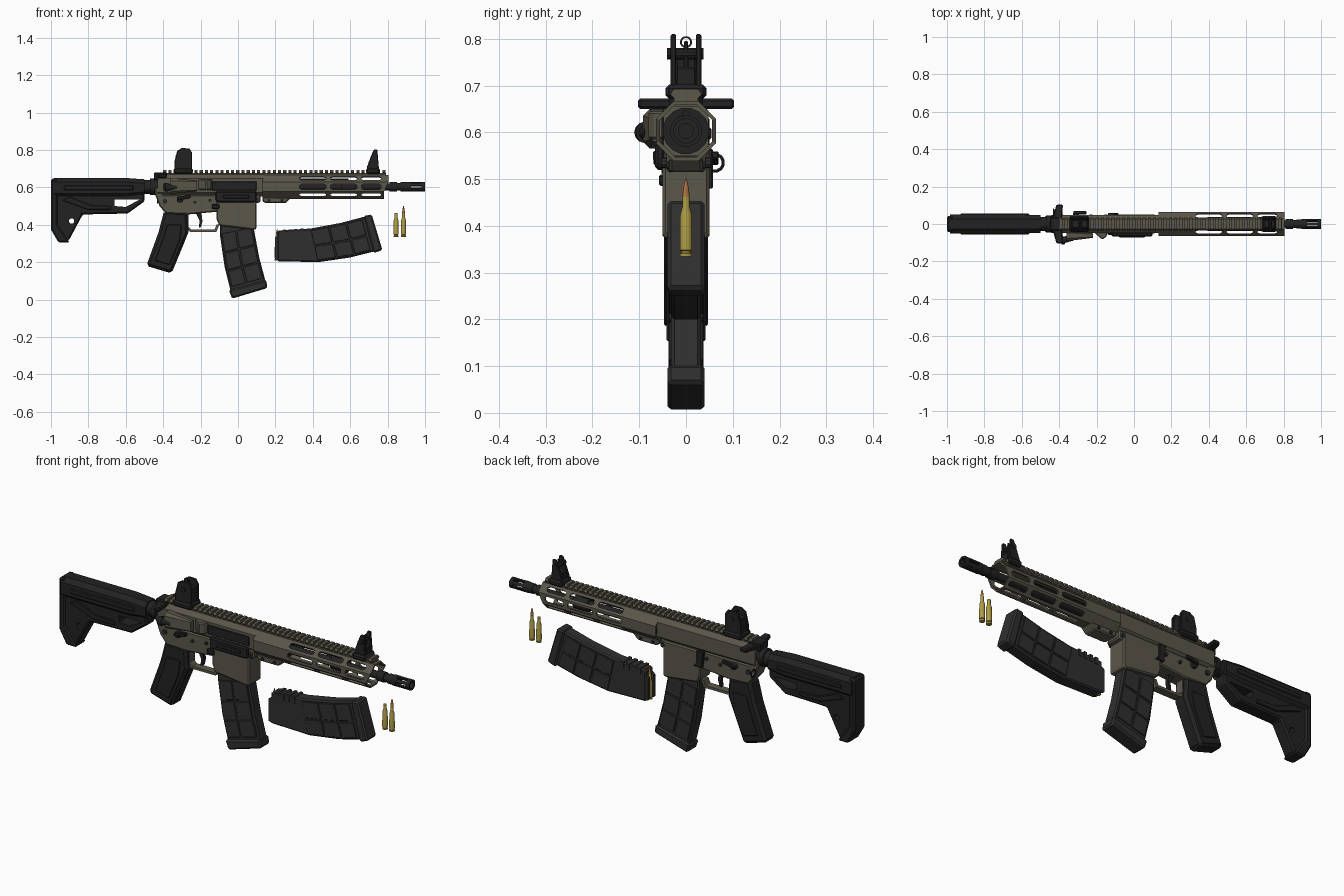
import bpy, bmesh, math
from mathutils import Matrix, Vector

if "Cube" in bpy.data.objects:
    bpy.data.objects.remove(bpy.data.objects["Cube"])

def material(name, c):
    m = bpy.data.materials.new(name)
    m.diffuse_color = (*c, 1)
    m.use_nodes = True
    m.node_tree.nodes["Principled BSDF"].inputs["Base Color"].default_value = m.diffuse_color
    return m

OLIVE = material("olive", (0.105, 0.095, 0.07))
BLACK = material("black", (0.016, 0.016, 0.017))
DARK = material("dark_grey", (0.028, 0.028, 0.029))
BRASS = material("brass", (0.42, 0.33, 0.06))
COPPER = material("copper", (0.45, 0.17, 0.05))

def finish(name, bm, mat, bevel=0, xf=None):
    if xf:
        bm.transform(xf)
    bmesh.ops.recalc_face_normals(bm, faces=bm.faces)
    me = bpy.data.meshes.new(name)
    bm.to_mesh(me)
    bm.free()
    me.materials.append(mat)
    ob = bpy.data.objects.new(name, me)
    bpy.context.collection.objects.link(ob)
    bpy.context.view_layer.objects.active = ob
    if bevel:
        b = ob.modifiers.new("bevel", 'BEVEL')
        b.width, b.segments, b.limit_method = bevel, 1, 'ANGLE'
        b.angle_limit = math.radians(40)
        bpy.ops.object.modifier_apply(modifier="bevel")
    return ob

def add_loft(bm, rings, cap=True, closed=False):
    vs = [[bm.verts.new(p) for p in r] for r in rings]
    n = len(vs[0])
    pairs = list(zip(vs, vs[1:])) + ([(vs[-1], vs[0])] if closed else [])
    for a, b in pairs:
        for i in range(n):
            bm.faces.new((a[i], a[(i + 1) % n], b[(i + 1) % n], b[i]))
    if cap and not closed:
        bm.faces.new(vs[0])
        bm.faces.new(vs[-1])

def loft(name, rings, mat, closed=False, bevel=0, xf=None):
    bm = bmesh.new()
    add_loft(bm, rings, True, closed)
    return finish(name, bm, mat, bevel, xf)

def prism(name, pts, mat, *spans, bevel=0, xf=None):
    """Extrude an x-z outline over one or more y spans."""
    bm = bmesh.new()
    for y0, y1 in spans:
        add_loft(bm, [[(x, y0, z) for x, z in pts], [(x, y1, z) for x, z in pts]])
    return finish(name, bm, mat, bevel, xf)

def box(name, x0, x1, y0, y1, z0, z1, mat, bevel=0):
    return prism(name, [(x0, z0), (x1, z0), (x1, z1), (x0, z1)], mat, (y0, y1), bevel=bevel)

def turned(name, stations, origin, axis, mat, n=16, closed=False):
    """Lathe (distance, radius) stations along an axis."""
    q = Vector((0, 0, 1)).rotation_difference(Vector(axis))
    rings = [[Vector(origin) + q @ Vector((r * math.cos(a), r * math.sin(a), d))
              for a in [math.tau * (i + .5) / n for i in range(n)]] for d, r in stations]
    ob = loft(name, rings, mat, closed)
    bpy.ops.object.select_all(action='DESELECT')
    ob.select_set(True)
    bpy.ops.object.shade_smooth_by_angle(angle=math.radians(35))
    return ob

def cut(ob, cutter):
    m = ob.modifiers.new("cut", 'BOOLEAN')
    m.operation, m.solver, m.object = 'DIFFERENCE', 'EXACT', cutter
    bpy.context.view_layer.objects.active = ob
    bpy.ops.object.modifier_apply(modifier="cut")
    bpy.data.objects.remove(cutter)

def octagon(x, w, z0, z1, c):
    return [(x, y, z) for y, z in [(-w, z0 + c), (-w + c, z0), (w - c, z0), (w, z0 + c),
                                   (w, z1 - c), (w - c, z1), (-w + c, z1), (-w, z1 - c)]]

AX = 0.603  # bore height

# Stock: comb, skeleton lower part, butt pad
loft("stock_comb", [octagon(-0.985, .05, .545, .65, .022), octagon(-0.60, .05, .545, .65, .022),
                    octagon(-0.50, .047, .555, .643, .022)], BLACK)
body = prism("stock_body", [(-.98, .57), (-.98, .39), (-.945, .315), (-.905, .315), (-.83, .455), (-.59, .46),
                            (-.50, .525), (-.50, .57)], BLACK, (-.036, .036), bevel=.008)
cut(body, prism("gap", [(-.66, .50), (-.60, .495), (-.525, .535), (-.66, .535)], BLACK, (-.1, .1)))
cut(body, turned("hole", [(0, .014), (.2, .014)], (-.89, -.1, .42), (0, 1, 0), BLACK))
for s in (-1, 1):
    prism("stock_side_rib", [(-.94, .53), (-.80, .48), (-.68, .48), (-.68, .50), (-.79, .505), (-.90, .55)],
          BLACK, (s * .034, s * .044), bevel=.003)
    box("stock_comb_panel", -.93, -.56, s * .045, s * .055, .585, .61, BLACK, .004)
prism("butt_pad", [(-1, .645), (-.965, .65), (-.965, .40), (-.90, .305), (-.96, .305), (-1, .375)],
      BLACK, (-.044, .044), bevel=.008)
turned("buffer_tube", [(0, .038), (.06, .038), (.06, .046), (.085, .046), (.085, .04), (.12, .04)],
       (-.53, 0, AX), (1, 0, 0), BLACK)

# Upper and lower receiver
loft("upper_receiver", [octagon(x, .048, .55, .668, .022) for x in (-.43, .135)], OLIVE)
prism("lower_receiver", [(-.445, .60), (-.445, .565), (-.42, .50), (-.385, .46), (-.265, .455), (-.11, .47),
                         (.12, .52), (.12, .56), (-.40, .56), (-.41, .60)], OLIVE, (-.042, .042), bevel=.006)
prism("magazine_well", [(-.115, .56), (-.115, .43), (-.10, .395), (.09, .372), (.10, .38), (.10, .56)],
      OLIVE, (-.05, .05), bevel=.01)
prism("trigger_guard", [(-.28, .46), (-.28, .38), (-.255, .362), (-.115, .362), (-.10, .40), (-.115, .40), (-.125, .375),
                        (-.25, .375), (-.265, .39), (-.265, .46)], OLIVE, (-.02, .02))
prism("trigger", [(-.225, .46), (-.205, .42), (-.21, .385), (-.198, .387), (-.19, .42), (-.195, .46)], BLACK, (-.009, .009))
prism("pistol_grip", [(-.395, .475), (-.27, .465), (-.265, .36), (-.285, .31), (-.355, .14), (-.49, .18), (-.425, .36)],
      BLACK, (-.042, .042), bevel=.014)
for s in (-1, 1):
    prism("grip_panel", [(-.38, .40), (-.30, .40), (-.31, .32), (-.365, .185), (-.445, .208), (-.40, .33)],
          BLACK, (s * .04, s * .047), bevel=.004)

# Receiver controls
for s in (-1, 1):
    for x, z, r in [(-.39, .525, .012), (-.23, .52, .008), (-.15, .53, .008), (.10, .535, .011)]:
        turned("pin", [(0, r), (.012, r)], (x, s * .04, z), (0, s, 0), DARK, 10)
    turned("selector_hub", [(0, .018), (.018, .016)], (-.31, s * .04, .535), (0, s, 0), BLACK, 12)
    prism("selector_lever", [(-.325, .53), (-.32, .55), (-.255, .56), (-.255, .543)], BLACK, (s * .052, s * .07), bevel=.003)
    # Charging handle wings
    loft("charging_handle_wing", [[(-.435, s * .03, z), (-.385, s * .03, z), (-.38, s * .103, z), (-.415, s * .103, z)]
                                  for z in (.65, .672)], BLACK, bevel=.005)
box("charging_handle", -.45, -.38, -.035, .035, .64, .68, BLACK, .005)
box("magazine_release", -.14, -.10, -.058, -.04, .485, .51, BLACK, .004)
prism("bolt_catch", [(-.14, .565), (-.10, .565), (-.10, .50), (-.08, .48), (-.13, .48)], BLACK, (.04, .058), bevel=.003)
box("bolt_carrier", -.14, .10, -.052, -.03, .583, .632, BLACK, .003)
prism("dust_cover", [(-.11, .52), (.09, .52), (.10, .53), (.10, .578), (-.12, .578), (-.12, .53)],
      BLACK, (-.066, -.045), bevel=.006)
box("dust_cover_rib", -.08, .06, -.071, -.06, .54, .56, BLACK, .003)
loft("brass_deflector", [[(-.22, -.04, z), (-.135, -.04, z), (-.15, -.07, z), (-.17, -.083, z)] for z in (.585, .645)],
     OLIVE, bevel=.005)
loft("forward_assist_housing", [octagon(-.36, .03, .565, .65, .015), octagon(-.22, .012, .58, .635, .005)], OLIVE,
     xf=Matrix.Translation((0, -.062, 0)))
turned("forward_assist_button", [(0, .017), (.045, .017), (.045, .024), (.065, .022)], (-.33, -.073, .60),
       (-.95, -.25, 0), BLACK, 12)
bm = bmesh.new()
turned("sling_loop", [(-.004 * math.cos(a), .018 + .004 * math.sin(a)) for a in [math.tau * i / 6 for i in range(6)]],
       (-.43, .062, .535), (1, 0, 0), BLACK, 12, True)

# Top rail with cross teeth
box("rail_base", -.40, .79, -.026, .026, .655, .678, OLIVE)
bm = bmesh.new()
for i in range(43):
    x = -.40 + i * .0279
    add_loft(bm, [[(a, y, z) for y, z in [(-.025, .672), (-.034, .681), (-.026, .693), (.026, .693), (.034, .681),
                                          (.025, .672)]] for a in (x, x + .0165)])
finish("rail_teeth", bm, OLIVE)

# Slotted octagonal handguard
def oct_ring(x, r, dx=0):
    return [(x + (dx if z < .58 else 0), y, z) for _, y, z in octagon(x, r, AX - r, AX + r, r * .586)]
guard = loft("handguard", [oct_ring(.13, .064), oct_ring(.805, .064, -.025), oct_ring(.805, .056, -.025),
                           oct_ring(.13, .056)], OLIVE, closed=True)
bm = bmesh.new()
for k in (0, 1, 3, 4, 5, 6, 7):
    for x0, x1 in ((.33, .47), (.495, .635), (.66, .765)):
        ring = [(x0, -.008), (x0 + .01, -.014), (x1 - .01, -.014), (x1, -.008),
                (x1, .008), (x1 - .01, .014), (x0 + .01, .014), (x0, .008)]
        rot = Matrix.Translation((0, 0, AX)) @ Matrix.Rotation(k * math.pi / 4, 4, 'X')
        add_loft(bm, [[rot @ Vector((x, d, z)) for x, z in ring] for d in (.048, .075)])
cut(guard, finish("slots", bm, OLIVE))
prism("handguard_clamp", [(.13, .55), (.13, .525), (.15, .515), (.255, .515), (.285, .545)], OLIVE, (-.036, .036), bevel=.006)
for x in (.165, .235):
    turned("clamp_screw", [(0, .009), (.08, .009)], (x, -.04, .53), (0, 1, 0), BLACK, 8)

# Barrel, gas system and muzzle device
turned("barrel", [(0, .05), (.16, .05), (.16, .022), (.42, .022), (.42, .034), (.50, .034), (.50, .019), (.68, .019),
                  (.68, .026), (.72, .026), (.72, .021), (.74, .021), (.74, .025), (.77, .025), (.79, .018)],
       (.13, 0, AX), (1, 0, 0), BLACK)
turned("gas_tube", [(0, .008), (.45, .008)], (.14, 0, .64), (1, 0, 0), BLACK, 8)
def tube(name, a, b, ro, ri):
    turned(name, [(a, ro), (b, ro), (b, ri), (a, ri)], (0, 0, AX), (1, 0, 0), BLACK, 16, True)
turned("flash_hider_base", [(.88, .02), (.90, .027), (.925, .027)], (0, 0, AX), (1, 0, 0), BLACK)
tube("flash_hider_ring", .98, 1.0, .027, .016)
bm = bmesh.new()
for k in range(6):
    rot = Matrix.Translation((0, 0, AX)) @ Matrix.Rotation(k * math.pi / 3, 4, 'X')
    add_loft(bm, [[rot @ Vector((x, y, z)) for y, z in [(-.006, .016), (.006, .016), (.008, .026), (-.008, .026)]]
                  for x in (.92, .985)])
finish("flash_hider_prongs", bm, BLACK)

# Folding sights
def sight(name, ears, x0, x1, plate_top):
    box(name + "_base", x0, x1, -.044, .044, .672, .702, BLACK, .008)
    prism(name + "_ears", ears, BLACK, (-.033, -.021), (.021, .033), bevel=.003)
    box(name + "_block", x0 + .012, x1 - .008, -.022, .022, .69, plate_top, BLACK, .004)
    turned(name + "_knob", [(0, .012), (.078, .012)], ((x0 + x1) / 2 + .005, -.041, .768), (0, 1, 0), BLACK, 10)

sight("rear_sight", [(-.34, .68), (-.34, .735), (-.325, .795), (-.30, .81), (-.26, .808), (-.245, .785), (-.245, .68)],
      -.345, -.24, .775)
turned("rear_aperture", [(-.004, .013), (.004, .013), (.004, .009), (-.004, .009)], (-.29, 0, .793), (1, 0, 0),
       BLACK, 12, True)
sight("front_sight", [(.69, .68), (.69, .71), (.712, .77), (.727, .803), (.745, .803), (.755, .68)], .685, .76, .74)
turned("front_post", [(0, .006), (.06, .004)], (.733, 0, .735), (0, 0, 1), BLACK, 8)

# Cartridges
def cartridge(origin, bullet):
    turned("cartridge_case", [(0, .013), (.006, .013), (.007, .010), (.011, .010), (.013, .0135), (.09, .0125),
                              (.105, .008), (.128, .008)], origin, (0, 0, 1), BRASS)
    if bullet:
        turned("bullet", [(.12, .0075), (.135, .0072), (.153, .0045), (.166, .001)], origin, (0, 0, 1), COPPER)

cartridge((.845, 0, .335), False)
cartridge((.885, 0, .335), True)

# Magazines: loose one lies along x, fitted one is the same turned down
BACK = [(.21, .205), (.43, .20), (.60, .225), (.74, .26)]
FRONT = [(.21, .368), (.39, .38), (.55, .41), (.69, .447)]

def at(edge, t):
    i = min(int(t * 3), 2)
    return Vector(edge[i]).lerp(Vector(edge[i + 1]), t * 3 - i)

def magazine(prefix, xf):
    ts = [i / 9 for i in range(10)]
    prism(prefix + "_body", [at(BACK, t) for t in ts] + [at(FRONT, t) for t in reversed(ts)],
          DARK, (-.032, .032), bevel=.007, xf=xf)
    for t0, t1 in ((.33, .52), (.535, .72), (.735, .93)):
        for u0, u1 in ((.06, .46), (.50, .94)):
            pts = [at(BACK, t).lerp(at(FRONT, t), u) for t, u in ((t0, u0), (t1, u0), (t1, u1), (t0, u1))]
            prism(prefix + "_panel", pts, DARK, (-.037, -.03), (.03, .037), bevel=.002, xf=xf)
    for t in (.05, .11, .17, .23):
        a, b = at(FRONT, t), at(FRONT, t + .03)
        prism(prefix + "_rib", [a - Vector((0, .03)), b - Vector((0, .03)), b + Vector((0, .003)), a + Vector((0, .003))],
              DARK, (-.035, .035), xf=xf)
    prism(prefix + "_base", [(.725, .248), (.772, .265), (.715, .455), (.672, .447)], DARK, (-.04, .04), bevel=.008, xf=xf)
    prism(prefix + "_feed_lips", [(.22, .207), (.197, .215), (.197, .33), (.22, .345)], DARK,
          (-.03, -.015), (.015, .03), xf=xf)

magazine("loose_magazine", Matrix.Identity(4))
magazine("fitted_magazine", Matrix(((0, 0, 1, -.297), (0, 1, 0, 0), (-1, 0, 0, .777), (0, 0, 0, 1))))
cartridge((.209, 0, .21), True)
